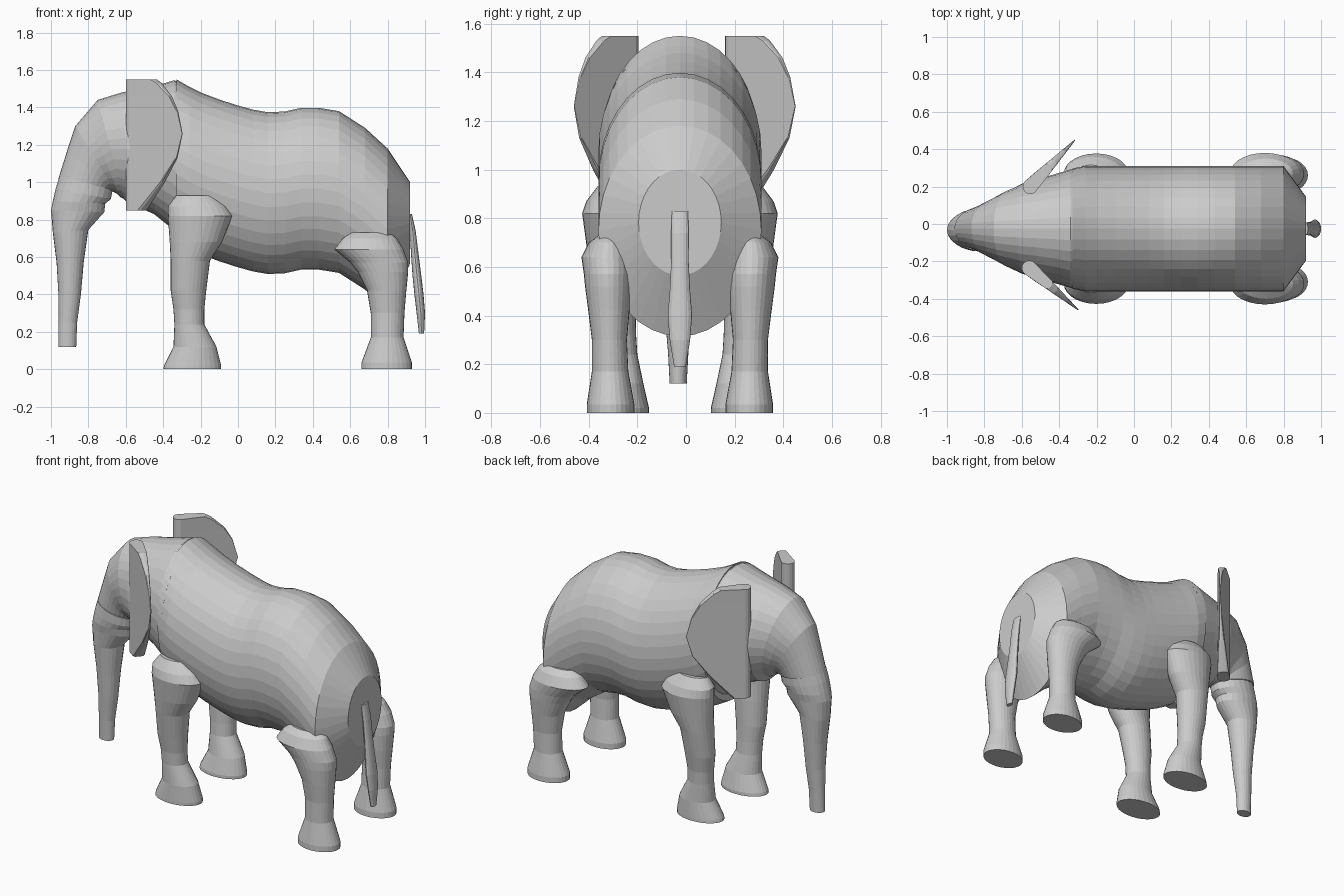
import bpy, bmesh
from math import cos, sin, pi
from mathutils import Vector

MID = -0.025  # symmetry plane of the body


def skin(name, rings):
    """Bridge equal-length rings of points and cap both ends."""
    bm = bmesh.new()
    vs = [[bm.verts.new(p) for p in r] for r in rings]
    n = len(vs[0])
    for a, b in zip(vs, vs[1:]):
        for i in range(n):
            j = (i + 1) % n
            bm.faces.new((a[i], a[j], b[j], b[i]))
    bm.faces.new(vs[0])
    bm.faces.new(vs[-1])
    bmesh.ops.recalc_face_normals(bm, faces=bm.faces)
    me = bpy.data.meshes.new(name)
    bm.to_mesh(me)
    bm.free()
    ob = bpy.data.objects.new(name, me)
    bpy.context.collection.objects.link(ob)
    return ob


def oval(ax, az, bx, bz, y, ry, n):
    """Ellipse spanning two points in the xz plane, with y half-width ry."""
    a, b = Vector((ax, y, az)), Vector((bx, y, bz))
    c, h = (a + b) / 2, (a - b) / 2
    return [c + h * cos(2 * pi * i / n) + Vector((0, ry * sin(2 * pi * i / n), 0))
            for i in range(n)]


# Body: one oval swept along a wavy back line (x, top z)
back = [(-.33, 1.55), (-.26, 1.51), (-.2, 1.48), (-.1, 1.442), (0, 1.41), (.08, 1.388),
        (.16, 1.374), (.25, 1.378), (.34, 1.398), (.43, 1.398), (.54, 1.38),
        (.68, 1.29), (.8, 1.18)]
rings = [oval(x, z, x, z - .865, MID, .335 if x > -.3 else .322, 36) for x, z in back]
rings.append(oval(.92, 1.0, .92, .565, MID, .17, 36))
skin("body", rings)

# Head: tilted ovals turning downwards (top x, z, bottom x, z, half-width)
head = [(-.30, 1.53, -.30, .70, .325), (-.34, 1.545, -.35, .75, .315),
        (-.42, 1.522, -.45, .83, .288), (-.52, 1.50, -.53, .865, .262),
        (-.62, 1.48, -.58, .875, .24), (-.75, 1.44, -.61, .91, .20),
        (-.81, 1.37, -.63, .92, .175), (-.87, 1.30, -.65, .94, .15),
        (-.91, 1.18, -.67, .95, .13), (-.96, 1.02, -.675, .955, .115)]
skin("head", [oval(*r[:4], MID, r[4], 32) for r in head])

# Trunk
trunk = [(-.955, 1.03, -.67, .96, .115), (-.975, .965, -.68, .91, .115),
         (-.99, .90, -.71, .885, .11), (-1, .85, -.715, .84, .10),
         (-.99, .73, -.80, .745, .085), (-.97, .57, -.825, .57, .07),
         (-.96, .40, -.84, .40, .055), (-.96, .25, -.86, .25, .042),
         (-.96, .12, -.865, .12, .035)]
skin("trunk", [oval(*r[:4], MID - .007, r[4], 24) for r in trunk])

# Legs: (z, left x, right x, y offset from the middle, y half-width)
front_leg = [(0, -.4, -.09, .225, .098), (.02, -.395, -.09, .225, .098),
             (.12, -.345, -.115, .235, .085), (.24, -.34, -.18, .245, .07),
             (.32, -.345, -.18, .25, .07), (.42, -.36, -.17, .26, .078),
             (.58, -.36, -.15, .275, .09), (.68, -.365, -.085, .285, .098),
             (.82, -.375, -.03, .295, .107), (.87, -.375, -.06, .29, .095),
             (.93, -.33, -.13, .28, .06)]
rear_leg = [(0, .66, .93, .285, .098), (.035, .66, .93, .285, .098),
            (.17, .71, .885, .287, .075), (.3, .71, .89, .29, .072),
            (.42, .69, .90, .292, .085), (.52, .64, .91, .294, .096),
            (.57, .6, .91, .295, .1), (.64, .515, .885, .298, .107),
            (.70, .56, .85, .295, .08), (.73, .605, .81, .29, .045)]
for label, prof in (("front_leg", front_leg), ("rear_leg", rear_leg)):
    for s, side in ((-1, "right"), (1, "left")):
        skin(f"{label}_{side}",
             [oval(a, z, b, z, MID + s * y, ry, 28) for z, a, b, y, ry in prof])

# Tail: (z, left x, right x, y half-width)
tail = [(.83, .91, .93, .033), (.74, .918, .95, .036), (.62, .925, .965, .036),
        (.5, .933, .98, .042), (.4, .943, .992, .05), (.3, .955, 1.0, .042),
        (.19, .967, .995, .024)]
skin("tail", [oval(a, z, b, z, MID, ry, 16) for z, a, b, ry in tail])

# Ears: upright wedges, round at the head, thin at the outer rim (z, reach)
rim = [(1.55, .14), (1.53, .18), (1.46, .26), (1.38, .31), (1.26, .345), (1.13, .305),
       (1.0, .205), (.88, .09), (.85, .06)]
for side, root, tip in (("left", (-.555, .20), (-.315, .45)),
                        ("right", (-.56, -.235), (-.315, -.445))):
    o = Vector((*root, 0))
    d = (Vector((*tip, 0)) - o).normalized()
    nrm = Vector((-d.y, d.x, 0))
    rings = []
    for z, u in rim:
        half = .04 * (1 - u / .35) + .002
        ring = [o - d * .04 * sin(pi * i / 8) + nrm * .04 * cos(pi * i / 8) for i in range(9)]
        ring += [o + d * (u + half * .5 * sin(pi * i / 4)) - nrm * half * cos(pi * i / 4)
                 for i in range(5)]
        rings.append([p + Vector((0, 0, z)) for p in ring])
    skin("ear_" + side, rings)
